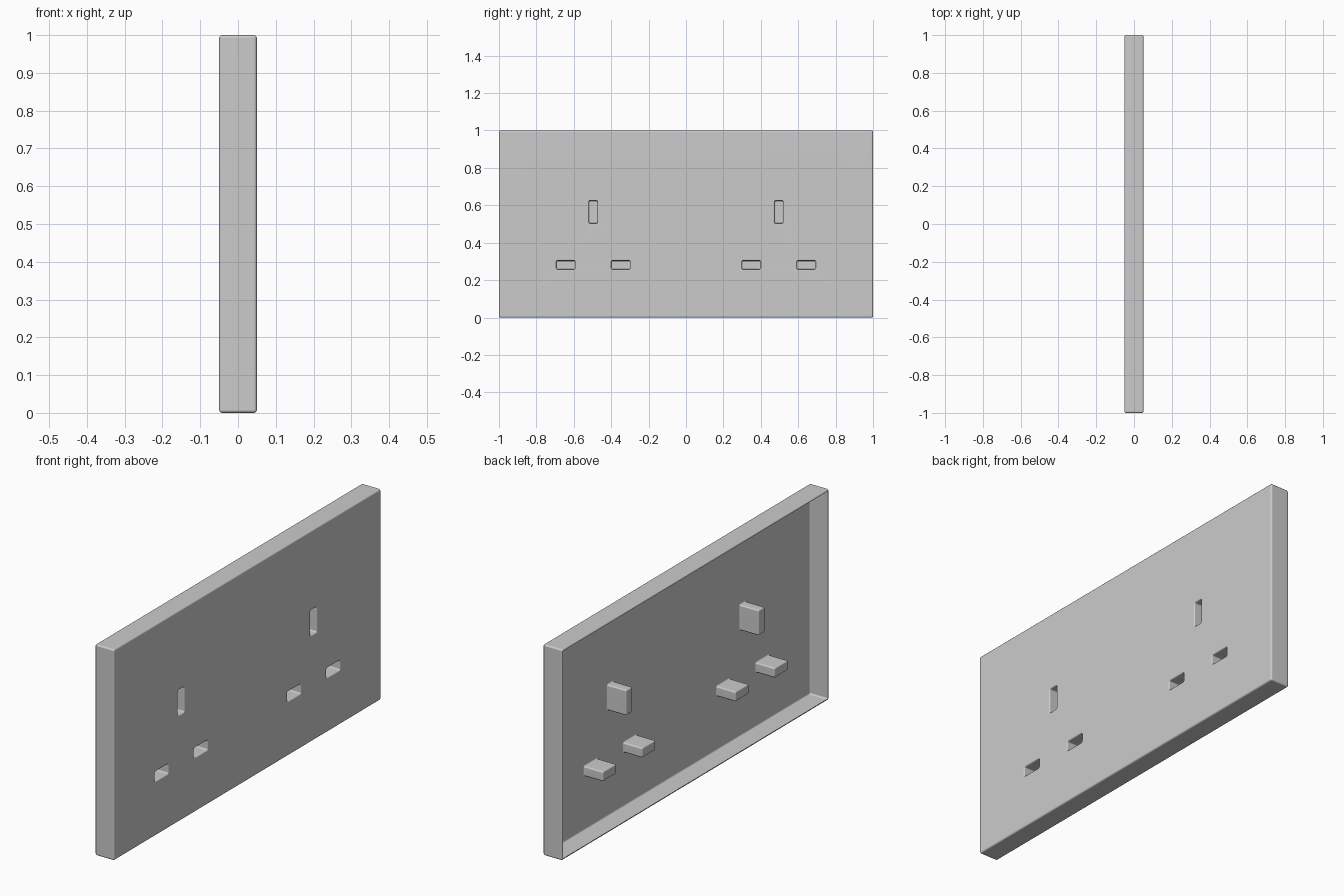
import bpy, bmesh
from math import sin, cos, pi
from mathutils import Vector

if "Cube" in bpy.data.objects:
    bpy.data.objects.remove(bpy.data.objects["Cube"])

R = 0.008        # rounding of the outer shell
P = 0.006        # rounding of the pin pockets
SEG = 3          # rounding segments
FRONT, BACK = 0.05, -0.05

bm = bmesh.new()


def ring(x, cy, cz, hy, hz, rad):
    """Rounded rectangle of vertices in the plane x."""
    rad = max(rad, 0.0)
    verts = []
    for k, (sy, sz) in enumerate(((1, 1), (-1, 1), (-1, -1), (1, -1))):
        for i in range(SEG + 1):
            a = (k + i / SEG) * pi / 2
            verts.append(bm.verts.new((x, cy + sy * (hy - rad) + rad * cos(a),
                                       cz + sz * (hz - rad) + rad * sin(a))))
    return verts


def loft(rings):
    for a, b in zip(rings, rings[1:]):
        n = len(a)
        for i in range(n):
            j = (i + 1) % n
            bm.faces.new((a[i], a[j], b[j], b[i]))


steps = [i / SEG * pi / 2 for i in range(SEG + 1)]

# outer shell sides: rounded at the front edge and rolled in at the open back rim
body = []
for a in steps:
    d = R * (1 - sin(a))
    body.append(ring(BACK + R * (1 - cos(a)), 0, 0.5, 1 - d, 0.5 - d, R - d))
for a in steps:
    d = R * (1 - cos(a))
    body.append(ring(FRONT - R + R * sin(a), 0, 0.5, 1 - d, 0.5 - d, R - d))
loft(body)

# pin pockets: flared mouth, straight walls, rounded closed bottom
for side in (-1, 1):
    for dy, cz, hy, hz in ((0, 0.564, 0.023, 0.060),
                           (-0.147, 0.281, 0.050, 0.023),
                           (0.147, 0.281, 0.050, 0.023)):
        cy = side * 0.496 + dy
        rs = []
        for a in steps:
            d = P * (1 - sin(a))
            rs.append(ring(FRONT - P * (1 - cos(a)), cy, cz, hy + d, hz + d, P + d))
        for a in steps:
            d = P * (1 - cos(a))
            rs.append(ring(BACK + P * (1 - sin(a)), cy, cz, hy - d, hz - d, P - d))
        loft(rs)
        bm.faces.new(rs[-1])

# weld collapsed corners, then fill the front face around the pocket mouths
bmesh.ops.remove_doubles(bm, verts=bm.verts, dist=1e-5)
rim = [e for e in bm.edges if e.is_boundary and all(v.co.x > FRONT - 1e-4 for v in e.verts)]
bmesh.ops.triangle_fill(bm, edges=rim, use_beauty=True, use_dissolve=False,
                        normal=Vector((1, 0, 0)))
bmesh.ops.recalc_face_normals(bm, faces=bm.faces)
bm.normal_update()
big = max((f for f in bm.faces if f.calc_center_median().x > FRONT - 1e-4),
          key=lambda f: f.calc_area())
if big.normal.x < 0:
    bmesh.ops.reverse_faces(bm, faces=bm.faces)

mesh = bpy.data.meshes.new("socket_faceplate")
bm.to_mesh(mesh)
bm.free()
plate = bpy.data.objects.new("socket_faceplate", mesh)
bpy.context.collection.objects.link(plate)
bpy.context.view_layer.objects.active = plate
plate.select_set(True)
bpy.ops.object.shade_smooth_by_angle(angle=0.6)
weighted = plate.modifiers.new("even_shading", 'WEIGHTED_NORMAL')
weighted.keep_sharp = True
